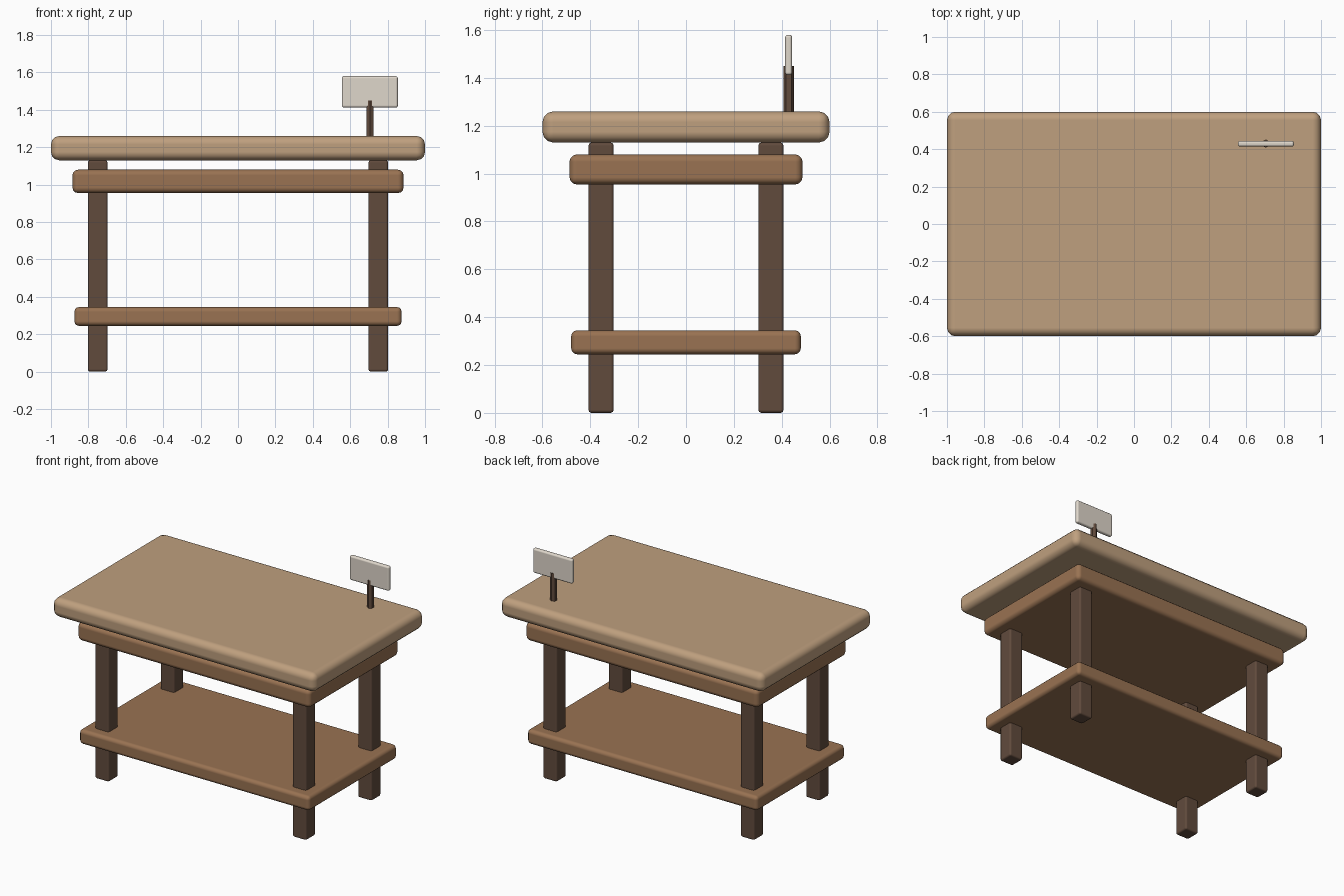
import bpy

if "Cube" in bpy.data.objects:
    bpy.data.objects.remove(bpy.data.objects["Cube"])


def material(name, rgb):
    mat = bpy.data.materials.new(name)
    mat.diffuse_color = (*rgb, 1)
    mat.use_nodes = True
    mat.node_tree.nodes["Principled BSDF"].inputs["Base Color"].default_value = mat.diffuse_color
    return mat


PALE_WOOD = material("pale wood", (0.52, 0.35, 0.21))
MID_WOOD = material("mid wood", (0.32, 0.17, 0.085))
DARK_WOOD = material("dark wood", (0.12, 0.07, 0.046))
CARD = material("card", (0.74, 0.68, 0.60))


def box(name, centre_xy, size_xy, z0, z1, bevel, segments, mat):
    """Box with softened edges spanning z0..z1."""
    bpy.ops.mesh.primitive_cube_add(size=1, location=(*centre_xy, (z0 + z1) / 2))
    ob = bpy.context.object
    ob.name = name
    ob.scale = (*size_xy, z1 - z0)
    bpy.ops.object.transform_apply(location=False, rotation=False, scale=True)
    mod = ob.modifiers.new("soft edges", 'BEVEL')
    mod.width = bevel
    mod.segments = segments
    mod.harden_normals = True
    bpy.ops.object.shade_smooth()
    ob.data.materials.append(mat)
    return ob


# Table top, frame slab beneath it and lower shelf
box("table_top", (0, 0), (2.0, 1.2), 1.13, 1.26, 0.045, 3, PALE_WOOD)
box("frame", (0, 0), (1.77, 0.974), 0.955, 1.08, 0.03, 3, MID_WOOD)
box("lower_shelf", (0, 0), (1.75, 0.96), 0.245, 0.345, 0.025, 3, MID_WOOD)

# Four legs running through shelf and frame
for y_name, sy in (("front", -1), ("back", 1)):
    for x_name, sx in (("left", -1), ("right", 1)):
        box(f"{y_name}_{x_name}_leg", (0.75 * sx, 0.355 * sy), (0.106, 0.106),
            0.0, 1.13, 0.013, 2, DARK_WOOD)

# Sign on a six-sided post at the back right
bpy.ops.mesh.primitive_cylinder_add(vertices=6, radius=0.022, depth=0.20,
                                    location=(0.705, 0.43, 1.35))
post = bpy.context.object
post.name = "sign_post"
post.data.materials.append(DARK_WOOD)
box("sign_board", (0.705, 0.429), (0.30, 0.03), 1.412, 1.58, 0.012, 3, CARD)
